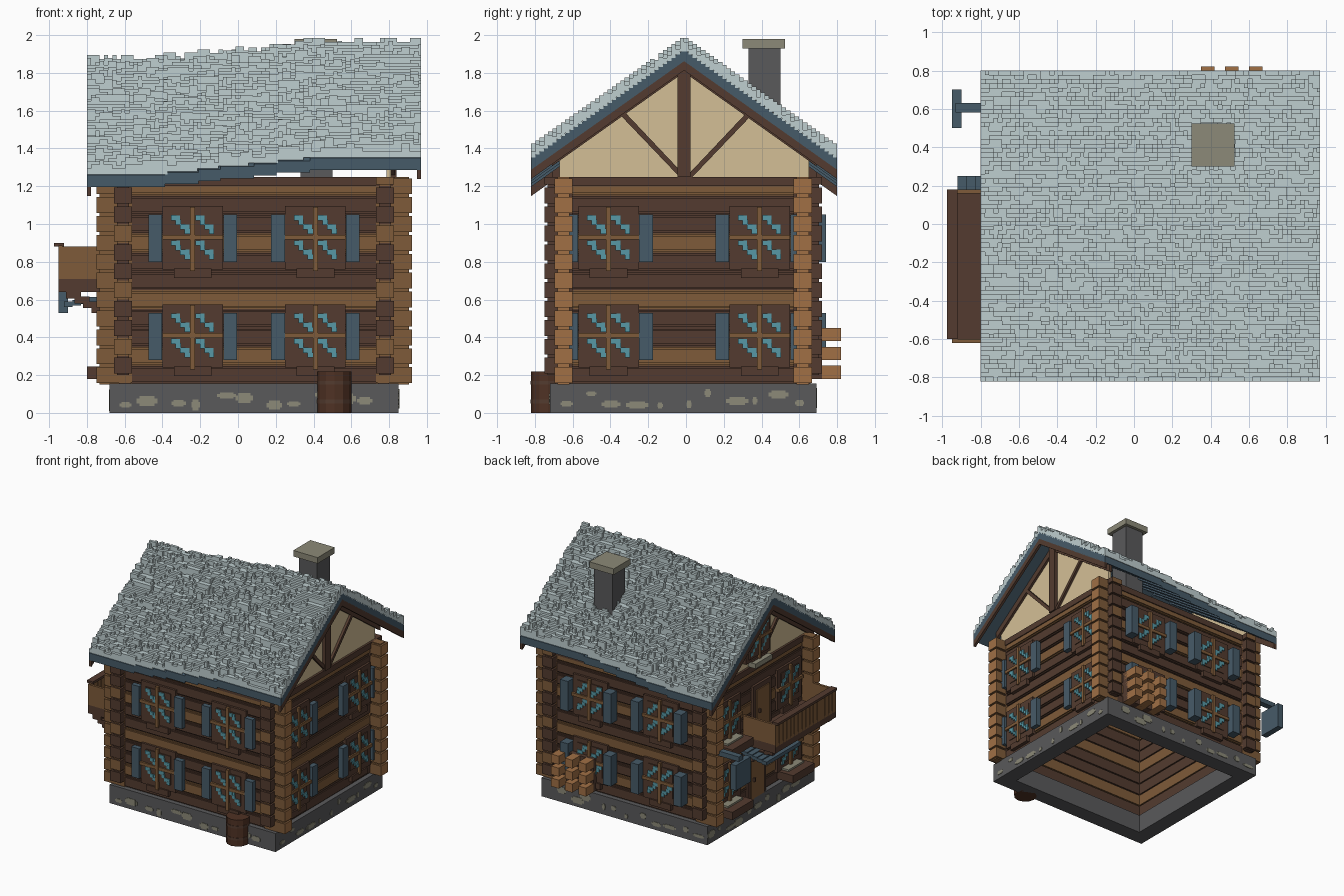
import bpy, bmesh, math, random
from mathutils import Matrix, Vector

random.seed(4)
cube = bpy.data.objects.get("Cube")
if cube:
    bpy.data.objects.remove(cube, do_unlink=True)

COLOURS = {
    "dark_wood": (0.325, 0.232, 0.185), "light_wood": (0.495, 0.355, 0.225),
    "end_grain": (0.63, 0.44, 0.27), "slate_blue": (0.275, 0.355, 0.41),
    "glass_teal": (0.34, 0.60, 0.65), "dark_stone": (0.35, 0.35, 0.355),
    "pale_stone": (0.55, 0.54, 0.47), "plaster": (0.83, 0.75, 0.59),
    "roof_frost": (0.75, 0.81, 0.815), "barrel_wood": (0.31, 0.195, 0.14)}
MATS = []
for name, rgb in COLOURS.items():
    m = bpy.data.materials.new(name)
    m.use_nodes = True
    lin = tuple(((c + 0.055) / 1.055) ** 2.4 for c in rgb) + (1,)
    m.diffuse_color = lin
    m.node_tree.nodes["Principled BSDF"].inputs["Base Color"].default_value = lin
    MATS.append(m)
DARK, LIGHT, END, BLUE, TEAL, STONE, PALE, PLASTER, FROST, BARREL = range(10)


class Part:
    """One named object gathered from boxes and prisms."""
    def __init__(self, name):
        self.name, self.bm = name, bmesh.new()

    def box(self, a, b, mat):
        lo = Vector(map(min, a, b))
        hi = Vector(map(max, a, b))
        size = Matrix.Diagonal((*(hi - lo), 1))
        r = bmesh.ops.create_cube(self.bm, size=1, matrix=Matrix.Translation((lo + hi) / 2) @ size)
        faces = {f for v in r["verts"] for f in v.link_faces}
        for f in faces:
            f.material_index = mat
        return faces

    def prism(self, pts, x0, x1, mat):
        # yz outline pushed along x
        f = self.bm.faces.new([self.bm.verts.new((x0, y, z)) for y, z in pts])
        f.material_index = mat
        r = bmesh.ops.extrude_face_region(self.bm, geom=[f], use_keep_orig=True)
        verts = [g for g in r["geom"] if isinstance(g, bmesh.types.BMVert)]
        bmesh.ops.translate(self.bm, verts=verts, vec=(x1 - x0, 0, 0))

    def done(self):
        bmesh.ops.recalc_face_normals(self.bm, faces=self.bm.faces)
        me = bpy.data.meshes.new(self.name)
        self.bm.to_mesh(me)
        self.bm.free()
        for m in MATS:
            me.materials.append(m)
        ob = bpy.data.objects.new(self.name, me)
        bpy.context.collection.objects.link(ob)


# Each wall: normal axis, outward sign, face position, run along the wall
WALLS = {"front": (1, -1, -0.69, -0.65, 0.82), "back": (1, 1, 0.66, -0.65, 0.82),
         "right": (0, 1, 0.82, -0.69, 0.66), "left": (0, -1, -0.65, -0.69, 0.66)}


def on_wall(part, wall, u0, u1, d0, d1, z0, z1, mat):
    axis, sign, face = WALLS[wall][:3]
    a, b = face + sign * d0, face + sign * d1
    if axis:
        return part.box((u0, a, z0), (u1, b, z1), mat)
    return part.box((a, u0, z0), (b, u1, z1), mat)


# Stone footing: hollow ring with pale stones set in it
base = Part("stone_footing")
for w, (axis, s, face, u0, u1) in WALLS.items():
    grow = 0.03 if axis else -0.07
    on_wall(base, w, u0 - grow, u1 + grow, -0.1, 0.03, 0, 0.155, STONE)
    for i in range(11):
        u, z = u0 + 0.07 + i * 0.125 + random.uniform(-0.03, 0.03), random.uniform(0.035, 0.105)
        r = random.uniform(0.012, 0.06)
        h = random.uniform(0.012, 0.03)
        on_wall(base, w, u - r, u + r, 0.03, 0.033, z - h / 2, z + h / 2, PALE)
        on_wall(base, w, u - r * 0.7, u + r * 0.7, 0.03, 0.034, z - h, z + h, PALE)
base.done()

# Log walls with crossing ends at the corners
LOG = 0.1
for w, (axis, s, face, u0, u1) in WALLS.items():
    logs = Part(w + "_log_wall")
    ends = Part(w + "_log_ends")
    reach = 0.1 if axis else 0.06
    for i in range(11):
        z = 0.15 + i * LOG
        mat = LIGHT if i % 3 == 1 else DARK
        on_wall(logs, w, u0, u1, -0.08, -0.02, z, z + LOG, mat)
        on_wall(logs, w, u0 + 0.01, u1 - 0.01, -0.09, 0, z + 0.014, z + 0.086, mat)
        on_wall(logs, w, u0 + 0.01, u1 - 0.01, -0.09, -0.01, z + 0.005, z + 0.095, mat)
        for edge, out in ((u0, -1), (u1, 1)):
            shift = 0 if axis else 0.05
            for lo, hi, cut in ((0.0, LOG, 0.016), (0.008, 0.092, 0.0)):
                top = min(z + hi + shift, 1.25)
                faces = on_wall(ends, w, edge - out * 0.09, edge + out * (reach - cut), -0.09 + cut,
                                0.006 - cut, z + lo + shift, top, LIGHT if axis else DARK)
                for f in faces:
                    if abs(f.normal[1 - axis]) > 0.5:
                        f.material_index = END if axis else mat
    on_wall(logs, w, u0, u1, -0.09, 0.008, 1.2, 1.25, DARK)
    logs.done()
    ends.done()


# Windows with crossed bars, diagonal glass glints and shutters
def window(part, wall, u, z, shutters=True, ledge=False):
    on_wall(part, wall, u - 0.16, u + 0.16, -0.02, 0.018, z - 0.17, z + 0.165, DARK)
    on_wall(part, wall, u - 0.115, u + 0.115, 0, 0.024, z - 0.115, z + 0.125, DARK)
    on_wall(part, wall, u - 0.1, u + 0.1, 0, 0.03, z - 0.215, z - 0.165, DARK)
    on_wall(part, wall, u - 0.013, u + 0.013, 0, 0.04, z - 0.18, z + 0.16, LIGHT)
    on_wall(part, wall, u - 0.16, u + 0.16, 0, 0.036, z - 0.013, z + 0.013, LIGHT)
    for su in (-1, 1):
        for sz in (-1, 1):
            for k in range(4):
                a, b = u + su * 0.064 + (k - 1.5) * 0.024, z + sz * 0.067 - (k - 1.5) * 0.024
                on_wall(part, wall, a - 0.014, a + 0.014, 0, 0.032, b - 0.014, b + 0.014, TEAL)
                if k % 2 == 0:
                    on_wall(part, wall, a + 0.01, a + 0.034, 0, 0.03, b - 0.01, b + 0.013, TEAL)
        if shutters:
            depth = 0.08 if wall == "back" else 0.04
            a = u + su * 0.162
            on_wall(part, wall, a, a + su * 0.072, 0, depth, z - 0.13, z + 0.12, BLUE)
    if ledge:
        on_wall(part, wall, u - 0.14, u + 0.14, 0, 0.15, z - 0.23, z - 0.165, DARK)
        on_wall(part, wall, u - 0.1, u + 0.1, 0, 0.08, z - 0.165, z - 0.15, PALE)


for w in WALLS:
    part = Part(w + "_windows")
    for z in (0.41, 0.93):
        for u in ((-0.24, 0.41) if WALLS[w][0] else (-0.41, 0.39)):
            window(part, w, u, z, w != "left", w == "left" and (z < 0.5 or u > 0))
    part.done()

# Roof: sagging blocky frost layer over blue boarding
CELL, PITCH, RIDGE_Y = 0.0225, 0.71, -0.01


def sag(x):
    t = min(max((0.42 - x) / 0.9, 0), 1)
    return -0.09 * round(t * 6) / 6


frost = Part("roof_shingles")
for row in range(72):
    y = -0.82 + row * CELL
    top = 1.972 - PITCH * abs(y + CELL / 2 - RIDGE_Y)
    x = -0.8
    while x < 0.965:
        x1 = min(x + CELL * random.choice((1, 1, 2, 2, 3)), 0.97)
        z = top + sag(x) + CELL * random.choice((-0.9, 0, 0, 0.9))
        frost.box((x, y, top + sag(x) - 0.052), (x1, y + CELL, z), FROST)
        x = x1
frost.done()


def chevron(part, x0, x1, ridge, thick, mat, half=0.81):
    for s in (-1, 1):
        y, z = RIDGE_Y + s * half, ridge - PITCH * half
        part.prism([(RIDGE_Y, ridge), (y, z), (y, z - thick), (RIDGE_Y, ridge - thick)], x0, x1, mat)


boards = Part("roof_boarding")
for i in range(30):
    x = -0.8 + i * 0.059
    chevron(boards, x, x + 0.059, 1.924 + sag(x), 0.062, BLUE)
boards.done()

# Gables: plaster panels with timber framing and bargeboards
for name, x, out, drop in (("right_gable", 0.8, 1, 0), ("left_gable", -0.63, -1, -0.09)):
    g = Part(name)
    apex = 1.863 + drop
    low = apex - PITCH * 0.66
    g.prism([(-0.67, 1.25), (0.65, 1.25), (0.65, low), (RIDGE_Y, apex), (-0.67, low)],
            x - out * 0.015, x + out * 0.01, PLASTER)
    f0, f1 = x + out * 0.005, x + out * 0.03
    chevron(g, f0, f1, apex, 0.06, DARK, 0.7)
    g.box((f0, -0.045, 1.25), (x + out * 0.04, 0.025, apex - 0.02), DARK)
    for s in (-1, 1):
        reach = 0.35 if drop == 0 else 0.28
        g.prism([(0, 1.25), (s * 0.035, 1.25), (s * (reach + 0.02), 1.25 + reach),
                 (s * reach, 1.25 + reach + 0.02)], f0, f1, DARK)
    end = 0.97 if out > 0 else -0.8
    chevron(g, end, end - out * 0.022, apex + 0.005, 0.055, DARK)
    g.done()

attic = Part("attic_window")
on_wall(attic, "left", -0.13, 0.13, -0.02, 0.03, 1.33, 1.6, DARK)
window(attic, "left", 0, 1.47, False)
on_wall(attic, "left", -0.11, 0.11, 0, 0.07, 1.26, 1.3, PALE)
attic.done()

# Chimney
chimney = Part("chimney")
chimney.box((0.33, 0.33, 1.25), (0.5, 0.5, 1.93), STONE)
chimney.box((0.3, 0.3, 1.93), (0.525, 0.525, 1.98), PALE)
chimney.done()

# Balcony with slatted railing and stepped brackets
balcony = Part("balcony")
balcony.box((-0.95, -0.62, 0.64), (-0.65, 0.18, 0.71), DARK)
balcony.box((-0.975, -0.6, 0.88), (-0.92, 0.18, 0.9), DARK)
for y in (-0.62, 0.16):
    balcony.box((-0.95, y, 0.7), (-0.65, y + 0.02, 0.88), LIGHT)
for y in (-0.62, 0.12):
    for k in range(5):
        x = -0.91 + k * 0.045
        balcony.box((x, y, 0.605 - k * 0.025), (x + 0.08, y + 0.04, 0.64 - k * 0.025), DARK)
for i in range(16):
    y = -0.62 + i * 0.05
    balcony.box((-0.95, y, 0.69), (-0.93, y + 0.044, 0.885), LIGHT)
balcony.done()

# Doors, stepped awning and hanging sign on the left wall
doors = Part("doors")
for y, z in ((0.02, 0.15), (-0.05, 0.7)):
    on_wall(doors, "left", y - 0.12, y + 0.12, 0, 0.02, z, z + 0.38, DARK)
    on_wall(doors, "left", y - 0.085, y + 0.085, 0, 0.03, z, z + 0.34, LIGHT)
    on_wall(doors, "left", y + 0.05, y + 0.065, 0, 0.045, z + 0.15, z + 0.18, DARK)
doors.done()
awning = Part("door_awning")
for i in range(6):
    x = -0.65 - i * 0.045
    awning.box((x, -0.2, 0.6 - i * 0.008), (x - 0.045, 0.25, 0.63 - i * 0.008), BLUE)
awning.done()
sign = Part("hanging_sign")
sign.box((-0.95, 0.5, 0.53), (-0.9, 0.7, 0.74), BLUE)
sign.box((-0.93, 0.58, 0.74), (-0.65, 0.63, 0.78), BLUE)
sign.done()

# Firewood stack on the back wall
wood = Part("firewood_stack")
for i in range(3):
    for j in range(3):
        x, z = 0.35 + i * 0.125, 0.18 + j * 0.1
        wood.box((x, 0.65, z), (x + 0.07, 0.82, z + 0.07), END)
wood.box((0.35, 0.65, 0.18), (0.67, 0.72, 0.45), DARK)
wood.done()

# Rain barrel by the front wall
barrel = Part("rain_barrel")
for radius, z0, z1 in ((0.09, 0.0, 0.22), (0.092, 0.05, 0.07), (0.092, 0.15, 0.17)):
    r = bmesh.ops.create_cone(barrel.bm, cap_ends=True, segments=12, radius1=radius, radius2=radius,
                              depth=z1 - z0, matrix=Matrix.Translation((0.51, -0.73, (z0 + z1) / 2)))
    for f in {f for v in r["verts"] for f in v.link_faces}:
        f.material_index = DARK if z0 > 0 else BARREL
barrel.done()
